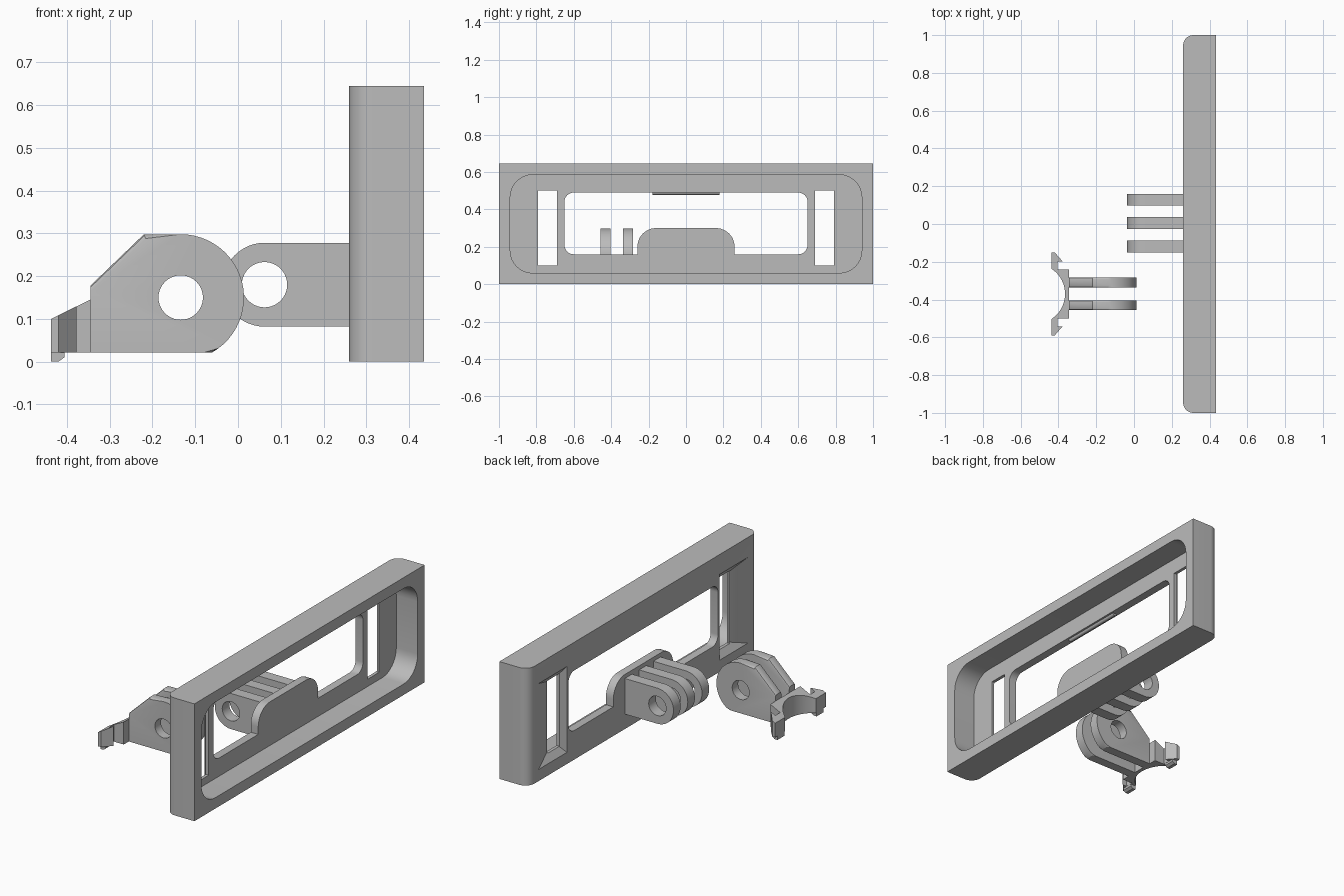
import bpy, bmesh, math
from mathutils import Vector

cube = bpy.data.objects.get("Cube")
if cube:
    bpy.data.objects.remove(cube, do_unlink=True)

grey = bpy.data.materials.new("plain grey")
grey.use_nodes = True
colour = (0.5, 0.5, 0.5, 1)
grey.diffuse_color = colour
grey.node_tree.nodes["Principled BSDF"].inputs["Base Color"].default_value = colour
parts = []


def make(name, bm, keep=True):
    bmesh.ops.recalc_face_normals(bm, faces=bm.faces[:])
    mesh = bpy.data.meshes.new(name)
    bm.to_mesh(mesh)
    bm.free()
    mesh.materials.append(grey)
    ob = bpy.data.objects.new(name, mesh)
    bpy.context.collection.objects.link(ob)
    if keep:
        parts.append(ob)
    else:
        ob.hide_render = True
    return ob


def prism(pts, axis, a, b):
    """Extrude a 2D outline along an axis from a to b."""
    bm = bmesh.new()

    def place(p, t):
        c = list(p)
        c.insert("xyz".index(axis), t)
        return bm.verts.new(c)
    low = [place(p, a) for p in pts]
    high = [place(p, b) for p in pts]
    bm.faces.new(low)
    bm.faces.new(high)
    for i in range(len(pts)):
        j = (i + 1) % len(pts)
        bm.faces.new((low[i], low[j], high[j], high[i]))
    return bm


def arc(cx, cy, r, start, end, n=12):
    angles = [math.radians(start + (end - start) * i / n) for i in range(n + 1)]
    return [(cx + r * math.cos(t), cy + r * math.sin(t)) for t in angles]


def rounded(x0, x1, y0, y1, r):
    return (arc(x1 - r, y0 + r, r, -90, 0, 8) + arc(x1 - r, y1 - r, r, 0, 90, 8)
            + arc(x0 + r, y1 - r, r, 90, 180, 8) + arc(x0 + r, y0 + r, r, 180, 270, 8))


def rect(x0, x1, y0, y1):
    return [(x0, y0), (x1, y0), (x1, y1), (x0, y1)]


def cut(ob, bm):
    cutter = make("cutter", bm, keep=False)
    mod = ob.modifiers.new("cut", "BOOLEAN")
    mod.operation, mod.solver, mod.object = "DIFFERENCE", "EXACT", cutter
    bpy.context.view_layer.objects.active = ob
    bpy.ops.object.modifier_apply(modifier=mod.name)
    bpy.data.objects.remove(cutter, do_unlink=True)


def circle(cx, cy, r):
    return arc(cx, cy, r, 0, 360, 40)[:-1]


BACK, FLOOR, FRONT = 0.26, 0.305, 0.435

# Frame: long block with rounded back uprights, hollowed from the open side
R = 0.055
outline = ([(FRONT, -1), (FRONT, 1)] + arc(BACK + R, 1 - R, R, 90, 180)
           + arc(BACK + R, R - 1, R, 180, 270))
frame = make("frame", prism(outline, "z", 0, 0.645))
cut(frame, prism(rounded(-0.94, 0.94, 0.06, 0.585, 0.12), "x", FLOOR, 0.5))
cut(frame, prism(rounded(-0.65, 0.65, 0.16, 0.49, 0.05), "x", 0.2, 0.4))

# Strap slots, each with a sloping relief on the back
for side in (-1, 1):
    cut(frame, prism(rect(*sorted((side * 0.69, side * 0.79)), 0.1, 0.5), "x", 0.2, 0.4))
    relief = prism(rect(0.66, 0.92, 0.06, 0.54), "x", BACK - 0.003, 0.295)
    for v in relief.verts:
        if v.co.x > BACK:
            v.co.y = 0.70 if v.co.y < 0.8 else 0.78
            v.co.z = 0.11 if v.co.z < 0.3 else 0.49
        v.co.y *= side
    cut(frame, relief)

# Rounded pad behind the hinge and the small lip above the window
pad = [(-0.26, 0.16), (0.26, 0.16)] + arc(0.16, 0.2, 0.1, 0, 90) + arc(-0.16, 0.2, 0.1, 90, 180)
make("hinge_pad", prism(pad, "x", BACK, FLOOR))
make("window_lip", prism(arc(0.282, 0.49, 0.012, 180, 360, 8), "y", -0.18, 0.18))

# Three hinge tangs on the frame
tang = [(BACK, 0.082), (BACK, 0.278)] + arc(0.062, 0.18, 0.098, 90, 270, 24)
for i, y in enumerate((-0.119, 0.005, 0.129)):
    ob = make(f"frame_tang_{i + 1}", prism(tang, "y", y - 0.031, y + 0.031))
    cut(ob, prism(circle(0.062, 0.18, 0.053), "y", -1, 1))

# Two chamfered tangs on the loose clip
arm = ([(-0.345, 0.022)] + arc(-0.134, 0.15, 0.148, -60, 90, 24)
       + [(-0.22, 0.298), (-0.345, 0.178)])
for i, y in enumerate((-0.43, -0.31)):
    bm = prism(arm, "y", y - 0.026, y + 0.026)
    rim = []
    for e in bm.edges:
        a, b = (v.co for v in e.verts)
        mid = (a + b) / 2
        if abs(a.y - b.y) < 0.001 and mid.z > 0.023 and mid.x > -0.344:
            rim.append(e)
    bmesh.ops.bevel(bm, geom=rim, offset=0.01, segments=2, profile=0.5, affect="EDGES")
    ob = make(f"clip_tang_{i + 1}", bm)
    cut(ob, prism(circle(-0.134, 0.15, 0.052), "y", -1, 1))

# Clip: curved saddle with a barb at each end and a sloping top
MID = -0.37
half = [(-0.345, 0.13), (-0.405, 0.13), (-0.405, 0.172), (-0.378, 0.172),
        (-0.42, 0.22), (-0.437, 0.22)]
saddle = arc(-0.524, 0, 0.159, 57, -57, 24)
profile = half + saddle + [(x, -y) for x, y in reversed(half)]
bm = prism([(x, y + MID) for x, y in profile], "z", 0.022, 0.2)
cutoff = bmesh.ops.bisect_plane(bm, geom=bm.verts[:] + bm.edges[:] + bm.faces[:],
                                plane_co=Vector((-0.437, 0, 0.1)),
                                plane_no=Vector((-0.048, 0, 0.097)), clear_outer=True)
edges = [g for g in cutoff["geom_cut"] if isinstance(g, bmesh.types.BMEdge)]
bmesh.ops.edgeloop_fill(bm, edges=edges)
make("clip_saddle", bm)

# Small foot below each end of the clip
foot = [(-0.437, 0.022), (-0.437, 0), (-0.42, 0), (-0.406, 0.01), (-0.406, 0.022)]
for name, side in (("left", 1), ("right", -1)):
    ends = sorted((MID + side * 0.14, MID + side * 0.2))
    make(f"clip_foot_{name}", prism(foot, "y", *ends))

# Smooth the curves while keeping the edges crisp
bpy.ops.object.select_all(action="DESELECT")
for ob in parts:
    ob.select_set(True)
bpy.context.view_layer.objects.active = parts[0]
bpy.ops.object.shade_smooth_by_angle(angle=math.radians(30))
